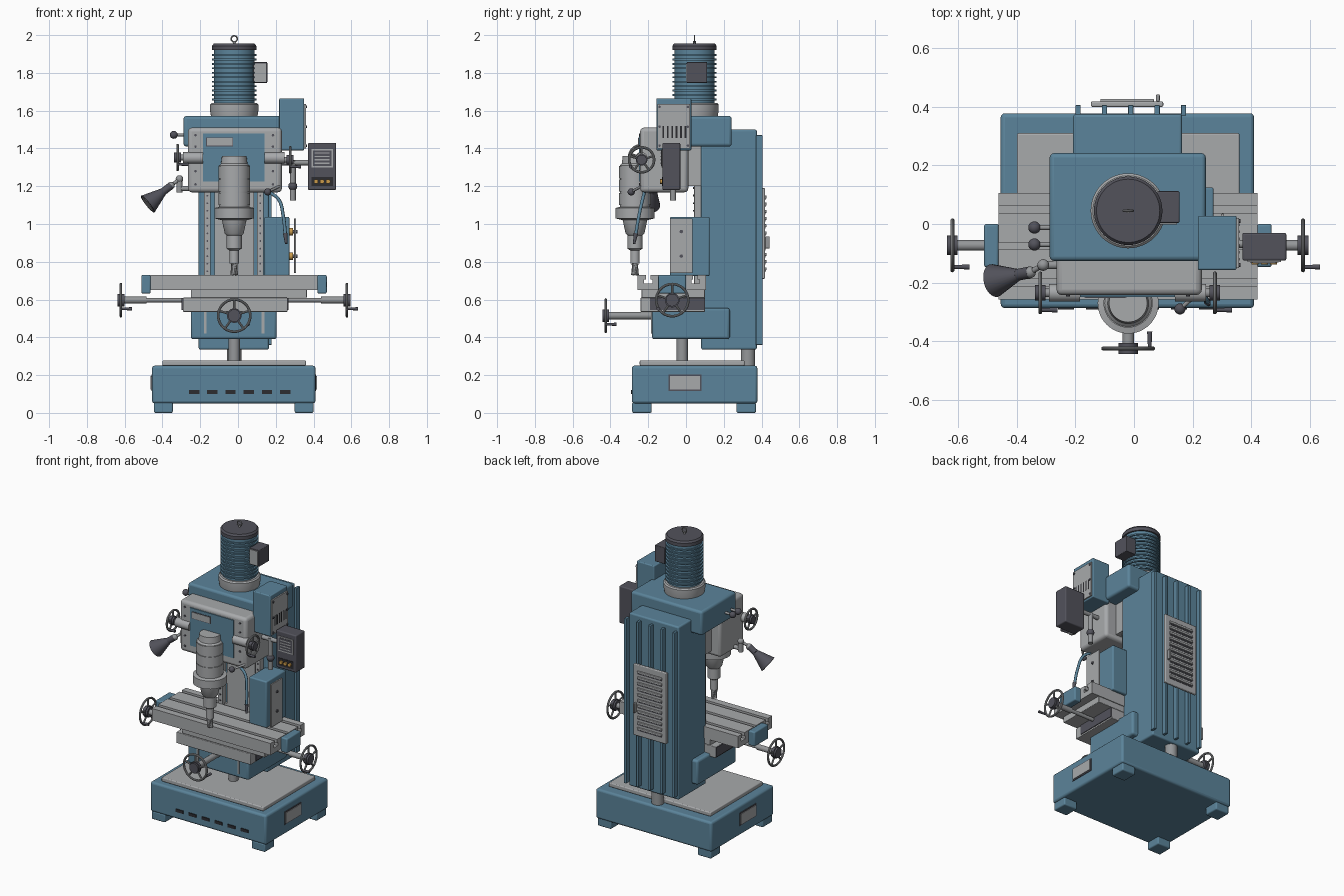
import bpy, bmesh, math
from mathutils import Vector

cube = bpy.data.objects.get("Cube")
if cube:
    bpy.data.objects.remove(cube, do_unlink=True)

MID = -.02          # machine centre line in x
SPINDLE_Y = -.27
MOTOR_Y = .045
THIN = .004         # thickness step for plates and screws
RIGHT, BACK, UP = Vector((1, 0, 0)), Vector((0, 1, 0)), Vector((0, 0, 1))


def material(name, red, green, blue):
    mat = bpy.data.materials.new(name)
    mat.use_nodes = True
    mat.diffuse_color = (red, green, blue, 1)
    mat.node_tree.nodes["Principled BSDF"].inputs["Base Color"].default_value = mat.diffuse_color
    return mat


BLUE = material("blue paint", .105, .23, .325)
GREY = material("light grey metal", .39, .4, .41)
STEEL = material("steel", .3, .31, .32)
DARK = material("dark grey", .085, .085, .105)
BLACK = material("black slot", .025, .025, .03)
ORANGE = material("orange", .6, .33, .07)


def finish(name, bm, mat, smooth=True, bevel=0):
    bmesh.ops.recalc_face_normals(bm, faces=bm.faces)
    mesh = bpy.data.meshes.new(name)
    bm.to_mesh(mesh)
    bm.free()
    mesh.materials.append(mat)
    obj = bpy.data.objects.new(name, mesh)
    bpy.context.collection.objects.link(obj)
    if bevel:
        modifier = obj.modifiers.new("bevel", 'BEVEL')
        modifier.width, modifier.segments = bevel, 3
    if smooth:
        bpy.ops.object.select_all(action='DESELECT')
        obj.select_set(True)
        bpy.context.view_layer.objects.active = obj
        bpy.ops.object.shade_smooth_by_angle(angle=math.radians(35))


def box(name, x, y, z, mat, bevel=0):
    bm = bmesh.new()
    bmesh.ops.create_cube(bm, size=1)
    for vert in bm.verts:
        vert.co = [low + (high - low) * (c + .5) for (low, high), c in zip((x, y, z), vert.co)]
    finish(name, bm, mat, bevel > 0, bevel)


def rod(name, start, end, radius, mat, end_radius=None, sides=24):
    start, end = Vector(start), Vector(end)
    bm = bmesh.new()
    bmesh.ops.create_cone(bm, cap_ends=True, segments=sides, radius1=radius,
                          radius2=radius if end_radius is None else end_radius,
                          depth=(end - start).length)
    bm.transform((end - start).to_track_quat('Z', 'Y').to_matrix().to_4x4())
    bmesh.ops.translate(bm, verts=bm.verts, vec=(start + end) / 2)
    finish(name, bm, mat)


def column_rod(name, y, bottom, top, radius, mat, sides=48):
    rod(name, (MID, y, bottom), (MID, y, top), radius, mat, sides=sides)


def screw(name, centre, axis, radius=.007):
    rod(name, centre - axis * THIN, centre + axis * THIN, radius, DARK, sides=8)


def ball(name, centre, radius, mat):
    bm = bmesh.new()
    bmesh.ops.create_uvsphere(bm, u_segments=20, v_segments=12, radius=radius)
    bmesh.ops.translate(bm, verts=bm.verts, vec=centre)
    finish(name, bm, mat)


def lathe(name, profile, centre, mat, axis=UP, closed=False):
    bm = bmesh.new()
    verts = [bm.verts.new((radius, 0, height)) for radius, height in profile]
    edges = [bm.edges.new(pair) for pair in zip(verts, verts[1:])]
    if closed:
        edges.append(bm.edges.new((verts[-1], verts[0])))
    bmesh.ops.spin(bm, geom=verts + edges, axis=UP, cent=(0, 0, 0), angle=math.tau, steps=48)
    bmesh.ops.remove_doubles(bm, verts=bm.verts, dist=.0001)
    bm.transform(axis.to_track_quat('Z', 'Y').to_matrix().to_4x4())
    bmesh.ops.translate(bm, verts=bm.verts, vec=centre)
    finish(name, bm, mat)


def ring(name, centre, big, small, axis, mat):
    angles = [i * math.tau / 10 for i in range(10)]
    circle = [(big + small * math.cos(a), small * math.sin(a)) for a in angles]
    lathe(name, circle, centre, mat, axis, closed=True)


def handwheel(name, centre, axis, radius):
    """Spoked wheel, dark stepped hub and a crank handle along the axis."""
    centre = Vector(centre)
    side = -BACK if axis == RIGHT else RIGHT
    rim = radius - .007
    ring(name + "_rim", centre, rim, .007, axis, STEEL)
    for i in range(5):
        angle = math.tau * (i / 5 + .25)
        spoke = side * math.cos(angle) + UP * math.sin(angle)
        rod(name + "_spoke", centre, centre + spoke * rim, .006, STEEL, sides=10)
    rod(name + "_hub", centre - axis * .006, centre + axis * .006, radius * .42, DARK)
    rod(name + "_hub_core", centre - axis * .018, centre + axis * .018, radius * .36, DARK)
    crank = centre + (side * .8 - UP * .5) * radius
    rod(name + "_handle", crank, crank + axis * .058, .006, DARK, .009, sides=14)


# base, feet, chip tray, slots and side plates
box("base", (-.455, .41), (-.287, .378), (.05, .25), BLUE, .014)
for x in (-.445, .3):
    for y in (-.285, .267):
        box("foot", (x, x + .1), (y, y + .103), (0, .055), BLUE, .008)
box("chip_tray", (-.4, .36), (-.245, .31), (.25, .278), GREY, .006)
for i in range(6):
    x = -.26 + i * .0965
    box("base_slot", (x, x + .055), (-.292, -.28), (.1, .12), BLACK)
for edge, mat, margin in ((THIN, DARK, .008), (THIN * 2, GREY, 0)):
    for x in ((-.455 - edge, -.45), (.4, .41 + edge)):
        box("base_plate", x, (-.085 - margin, .075 + margin), (.125 - margin, .195 + margin), mat)

# column with rear ribs, front ways and louvred panel
box("column", (-.208, .164), (.08, .375), (.335, 1.5), BLUE, .01)
column_rod("rear_post", .328, .25, .35, .038, STEEL)
column_rod("lead_screw", MID, .27, .4, .03, STEEL)
for i in range(5):
    x = -.2 + i * .09
    box("column_rib", (x, x + .018), (.37, .406), (.36, 1.47), BLUE, .003)
box("way_cover", (-.125, .085), (.06, .085), (.5, 1.47), GREY)
for x in (-.18, .1):
    box("way_rail", (x, x + .035), (.042, .085), (.5, 1.47), GREY, .004)
    for i in range(12):
        screw("way_screw", Vector((x + .018, .042, .75 + i * .04)), BACK, .005)
box("rear_panel", (-.147, .1), (.4, .418), (.71, 1.19), GREY, .005)
for i in range(11):
    z = .755 + i * .038
    box("louvre", (-.115, .068), (.415, .427), (z, z + .016), GREY, .004)
    box("louvre_gap", (-.115, .068), (.416, .42), (z - .008, z), DARK)
box("panel_latch", (.075, .088), (.418, .442), (.87, .935), STEEL, .004)

# knee and saddle
box("knee", (-.25, .205), (-.18, .232), (.39, .555), BLUE, .014)
for x in (-.18, .125):
    box("knee_strip", (x, x + .014), (-.186, -.17), (.42, .54), GREY)
box("saddle", (-.292, .262), (-.24, .1), (.535, .61), GREY, .004)
for x in (-.298, .26):
    box("saddle_wiper", (x, x + .007), (-.19, .1), (.545, .608), DARK)
box("saddle_top", (-.25, .365), (-.235, .1), (.61, .655), GREY, .004)

# table: one profile with three T-slots, extruded along x
top, neck, floor, half, wide = .73, .705, .685, .012, .022
profile = [(.105, .65), (.105, top)]
for y in (.05, -.075, -.2):
    slot = [(half, top), (half, neck), (wide, neck), (wide, floor)]
    profile += [(y + w, z) for w, z in slot] + [(y - w, z) for w, z in reversed(slot)]
profile += [(-.258, top), (-.258, .65)]
bm = bmesh.new()
end_face = bm.faces.new([bm.verts.new((-.462, y, z)) for y, z in profile])
moved = bmesh.ops.extrude_face_region(bm, geom=[end_face])["geom"]
bmesh.ops.translate(bm, verts=[g for g in moved if isinstance(g, bmesh.types.BMVert)], vec=RIGHT * .884)
finish("table", bm, GREY, smooth=False)

# table ends, feed shafts and large wheels
for x in (-.512, .42):
    box("table_end", (x, x + .05), (-.147, 0), (.632, top), BLUE, .008)
feed = Vector((0, -.073, .597))
for name, wheel_x, inner_x in (("left", -.62, -.485), ("right", .577, .44)):
    rod(name + "_shaft", feed + RIGHT * wheel_x, feed + RIGHT * inner_x, .018, STEEL)
    handwheel(name + "_wheel", feed + RIGHT * wheel_x, RIGHT, .092)
rod("table_screw", feed - RIGHT * .49, feed + RIGHT * .45, .012, STEEL)
front = Vector((MID, -.425, .515))
rod("front_shaft", front, front + BACK * .25, .02, STEEL)
handwheel("front_wheel", front, BACK, .092)

# side cabinet with stand-off cover
box("cabinet", (.14, .272), (-.085, .125), (.725, 1.038), BLUE, .008)
box("cabinet_cover", (.297, .308), (-.085, .035), (.74, 1.03), GREY, .003)
for z in (.83, .96):
    post = Vector((.27, -.025, z))
    rod("cover_spacer", post, post + RIGHT * .02, .02, ORANGE)
    rod("cover_post", post, post + RIGHT * .044, .009, DARK)

# head
box("head_cap", (-.288, .245), (-.126, .242), (1.41, 1.572), BLUE, .015)
box("head_slide", (-.2, .155), (0, .08), (1.2, 1.45), GREY)
box("head", (-.265, .232), (-.243, .012), (1.168, 1.51), GREY, .02)
box("head_panel", (-.185, .14), (-.249, -.235), (1.225, 1.48), BLUE)
for margin, y, mat in ((THIN, -.251, DARK), (0, -.253, GREY)):
    box("head_plate", (-.165 - margin, -.03 + margin), (y, -.24), (1.415 - margin, 1.455 + margin), mat)
for x in (-.225, .185):
    for z in (1.21, 1.28, 1.41, 1.47):
        screw("head_screw", Vector((x, -.244, z)), BACK)

# head feed wheels and levers
for name, x, z, inner_x in (("left_feed", -.32, 1.352, -.185), ("right_feed", .276, 1.34, .14)):
    hub = Vector((x, -.235, z))
    boss = Vector((inner_x, -.235, 1.35))
    rod(name + "_boss", boss, boss + RIGHT * math.copysign(.105, x), .03, GREY)
    rod(name + "_shaft", hub, hub - RIGHT * math.copysign(.04, x), .015, STEEL)
    handwheel(name + "_wheel", hub, RIGHT, .073)
for y in (-.012, -.07):
    knob = Vector((-.34, y, 1.472))
    rod("lever", knob, knob + RIGHT * .08, .008, STEEL)
    ball("lever_knob", knob, .021, DARK)
knob = Vector((.157, -.29, 1.17))
rod("quill_lever", knob, (.22, -.235, 1.2), .007, STEEL)
ball("quill_knob", knob, .019, DARK)

# spindle, raised bands and cutter
spindle = Vector((MID, SPINDLE_Y, 0))
lathe("spindle", [(0, 1.36), (.065, 1.36), (.07, 1.32), (.08, 1.31), (.08, 1.09), (.104, 1.085), (.104, 1.03),
                  (.065, 1.02), (.05, .95), (.04, .94), (.04, .87), (.025, .86), (.025, .79), (0, .79)], spindle, GREY)
for i in range(3):
    z = 1.1 + i * .071
    column_rod("spindle_band", SPINDLE_Y, z, z + .065, .084, GREY)
column_rod("cutter", SPINDLE_Y, top, .8, .016, STEEL)
for i in range(4):
    start, end = [spindle + Vector((math.cos(a), math.sin(a), 0)) * .013 for a in (i * math.pi / 2, i * math.pi / 2 + 1)]
    rod("cutter_flute", start + UP * top, end + UP * .79, .008, STEEL, sides=8)

# motor with cooling fins, cap, lifting eye and terminal box
motor = Vector((MID, MOTOR_Y, 0))
lathe("motor_flange", [(0, 1.565), (.122, 1.565), (.128, 1.6), (.128, 1.632), (.12, 1.64), (0, 1.64)], motor, GREY)
column_rod("motor_body", MOTOR_Y, 1.63, 1.93, .107, BLUE)
for i in range(11):
    z = 1.655 + i * .0235
    column_rod("motor_fin", MOTOR_Y, z, z + .009, .117, BLUE)
lathe("motor_cap", [(0, 1.92), (.117, 1.92), (.117, 1.943), (.108, 1.955), (0, 1.955)], motor, DARK)
column_rod("eyebolt_stem", MOTOR_Y, 1.95, 1.968, .007, STEEL)
ring("eyebolt", motor + UP * 1.98, .016, .004, BACK, STEEL)
box("terminal_box", (.08, .155), (.004, .112), (1.747, 1.857), DARK, .004)
box("terminal_plate", (.085, .147), (-.001, .006), (1.753, 1.851), GREY)

# vented electrical box
box("electrical_box", (.218, .35), (-.157, .028), (1.39, 1.665), BLUE, .006)
box("vent_panel", (.35, .359), (-.15, .02), (1.4, 1.635), GREY)
for i in range(6):
    y = -.125 + i * .0235
    box("vent_slot", (.355, .361), (y, y + .009), (1.455, 1.52), BLACK)
for y in (-.14, .01):
    for z in (1.415, 1.515, 1.62):
        screw("vent_screw", Vector((.36, y, z)), RIGHT)

# control pendant on its arm
elbow = Vector((.29, -.068, 1.325))
rod("pendant_post", elbow - UP * .2, elbow + UP * .01, .016, STEEL)
rod("pendant_arm", elbow - RIGHT * .07, elbow + RIGHT * .09, .014, STEEL)
ball("pendant_joint", elbow - UP * .125, .024, DARK)
box("pendant", (.37, .52), (-.125, -.03), (1.18, 1.43), DARK, .007)
box("pendant_frame", (.388, .502), (-.13, -.12), (1.298, 1.398), GREY)
box("pendant_screen", (.396, .494), (-.132, -.12), (1.306, 1.39), DARK)
for i in range(4):
    z = 1.318 + i * .018
    box("screen_line", (.405, .485), (-.134, -.12), (z, z + .007), GREY)
box("button_band", (.388, .502), (-.128, -.12), (1.2, 1.25), BLACK)
for i in range(3):
    button = Vector((.413 + i * .032, -.138, 1.225))
    rod("button", button, button + BACK * .02, .012, ORANGE)

# work lamp
lamp_elbow = Vector((-.31, -.14, 1.238))
lamp_joint = Vector((-.355, -.165, 1.203))
shade_top = Vector((-.395, -.173, 1.172))
shade_mouth = Vector((-.478, -.193, 1.105))
rod("lamp_post", lamp_elbow - UP * .07, lamp_elbow, .016, STEEL)
rod("lamp_bracket", lamp_elbow - UP * .05, lamp_elbow - UP * .05 + RIGHT * .055, .014, STEEL)
rod("lamp_arm", lamp_elbow, lamp_joint, .009, STEEL)
for name, centre in (("lamp_elbow", lamp_elbow), ("lamp_joint", lamp_joint)):
    ball(name, centre, .02, STEEL)
rod("lamp_neck", lamp_joint, shade_top, .02, DARK)
rod("lamp_shade", shade_mouth, shade_top, .057, DARK, .02)
rod("lamp_bulb", shade_mouth.lerp(shade_top, -.02), shade_mouth, .045, GREY)

# coolant hose and nozzle
curve = bpy.data.curves.new("coolant_hose", 'CURVE')
curve.dimensions, curve.bevel_depth, curve.bevel_resolution = '3D', .009, 3
spline = curve.splines.new('BEZIER')
path = [(.165, -.22, 1.17), (.215, -.23, 1.13), (.24, -.25, 1.04), (.25, -.265, .95)]
spline.bezier_points.add(len(path) - 1)
for point, position in zip(spline.bezier_points, path):
    point.co = position
    point.handle_left_type = point.handle_right_type = 'AUTO'
curve.materials.append(BLUE)
bpy.context.collection.objects.link(bpy.data.objects.new("coolant_hose", curve))
rod("coolant_nozzle", path[-1], (.255, -.275, .895), .012, DARK, .006)
